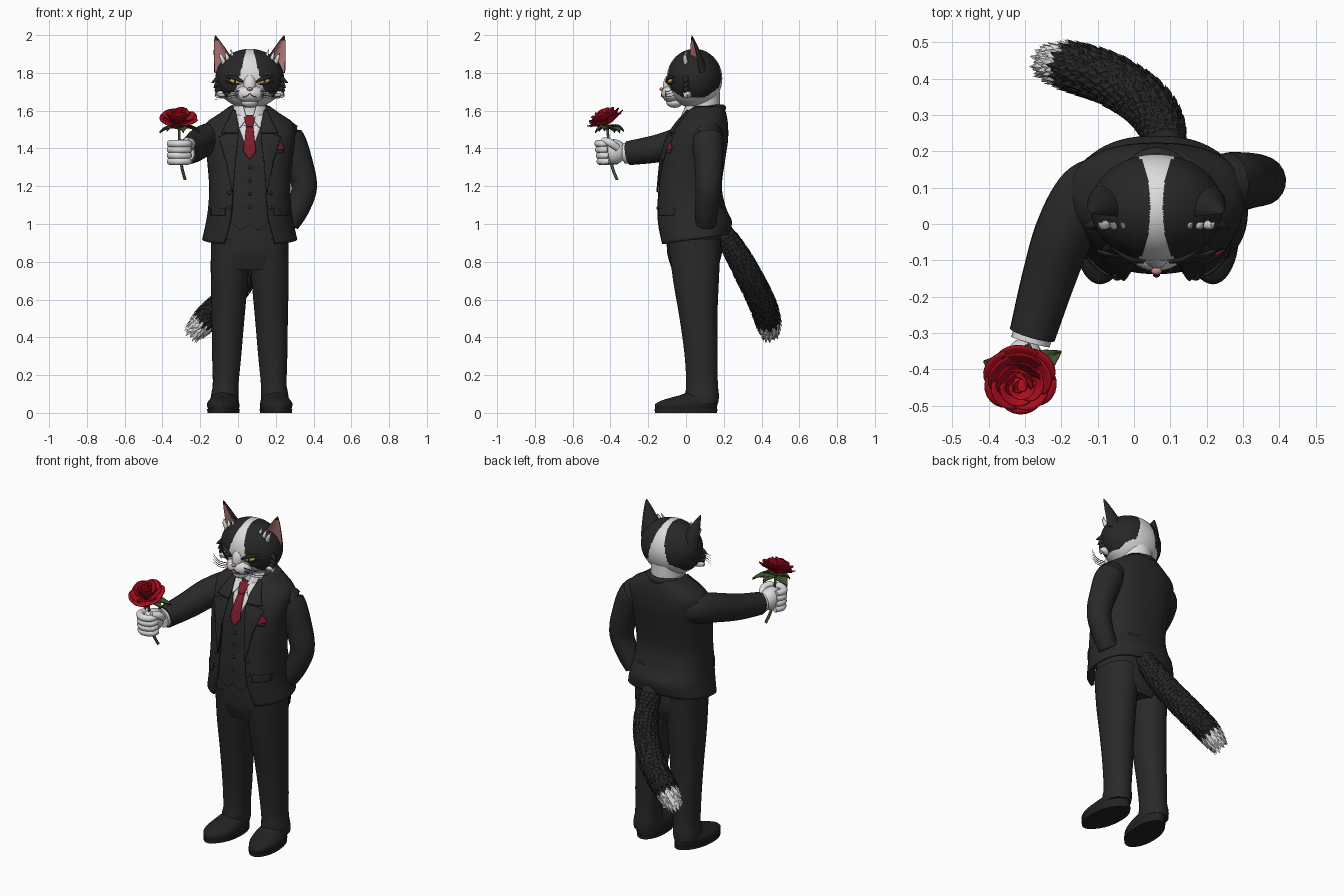
import bpy, bmesh, math, random
from math import sin, cos, pi, radians
from mathutils import Vector, Matrix

cube = bpy.data.objects.get("Cube")
if cube:
    bpy.data.objects.remove(cube)
random.seed(4)
CX = 0.062  # body centre line


def material(name, r, g, b):
    m = bpy.data.materials.new(name)
    m.use_nodes = True
    m.diffuse_color = (r, g, b, 1)
    node = next(n for n in m.node_tree.nodes if n.type == 'BSDF_PRINCIPLED')
    node.inputs["Base Color"].default_value = (r, g, b, 1)
    node.inputs["Roughness"].default_value = 0.8
    return m


SUIT = material("suit charcoal", .022, .022, .023)
FUR = material("black fur", .02, .02, .021)
SHOE = material("shoe black", .016, .016, .016)
WHITE = material("white", .72, .72, .72)
TIE = material("tie red", .2, .012, .025)
ROSE = material("rose red", .42, .004, .014)
LEAF = material("leaf green", .05, .085, .028)
PINK = material("ear pink", .55, .22, .21)
EYE = material("eye amber", .6, .38, .1)


# ---------- helpers ----------
def finish(bm, name, *mats, thick=0, angle=50):
    bmesh.ops.recalc_face_normals(bm, faces=bm.faces)
    me = bpy.data.meshes.new(name)
    bm.to_mesh(me)
    bm.free()
    for m in mats:
        me.materials.append(m)
    me.polygons.foreach_set("use_smooth", [True] * len(me.polygons))
    me.set_sharp_from_angle(angle=radians(angle))
    ob = bpy.data.objects.new(name, me)
    bpy.context.collection.objects.link(ob)
    if thick:
        mod = ob.modifiers.new("thickness", 'SOLIDIFY')
        mod.thickness, mod.offset = thick, 0
    return ob


def grid(bm, rows, closed=False, caps=False):
    vs = [[bm.verts.new(p) for p in r] for r in rows]
    n = len(vs[0])
    for a, b in zip(vs, vs[1:]):
        for j in range(n if closed else n - 1):
            k = (j + 1) % n
            bm.faces.new((a[j], a[k], b[k], b[j]))
    if caps:
        bm.faces.new(vs[0])
        bm.faces.new(vs[-1])


def at(levels, z):
    """Smooth interpolation of table rows keyed by their first value."""
    z = min(max(z, levels[0][0]), levels[-1][0])
    i = max(k for k in range(len(levels) - 1) if levels[k][0] <= z)
    a, b = levels[i], levels[i + 1]
    p, q = levels[max(i - 1, 0)], levels[min(i + 2, len(levels) - 1)]
    h = b[0] - a[0]
    t = (z - a[0]) / h
    out = []
    for k in range(1, len(a)):
        m0 = (b[k] - p[k]) / (b[0] - p[0]) * h
        m1 = (q[k] - a[k]) / (q[0] - a[0]) * h
        out.append((2*t**3 - 3*t*t + 1) * a[k] + (t**3 - 2*t*t + t) * m0
                   + (3*t*t - 2*t**3) * b[k] + (t**3 - t*t) * m1)
    return out


def steps(a, b, n):
    return [a + (b - a) * i / n for i in range(n + 1)]


def sgnpow(v, e):
    return math.copysign(abs(v) ** e, v)


def body(name, levels, mat, n=2.4, opening=False, hem=None, thick=0, nz=40):
    """Loft of rounded rings; rows are z, half width, front y, back y, opening."""
    bm, rows = bmesh.new(), []
    for z in steps(levels[0][0], levels[-1][0], nz):
        w, f, b, o = at(levels, z)
        t0 = math.asin(min(o / w, .98) ** (n / 2)) if opening else 0
        ring = []
        for t in steps(t0, 2 * pi - t0, 64)[:None if opening else -1]:
            x, c = w * sgnpow(sin(t), 2 / n), sgnpow(cos(t), 2 / n)
            y = (f + b) / 2 - (b - f) / 2 * c
            ring.append((CX + x, y, z + (hem(x, t, z) if hem else 0)))
        rows.append(ring)
    grid(bm, rows, not opening, not opening)
    return finish(bm, name, mat, thick=thick)


def front_y(levels, x, z, n=2.4):
    w, f, b, _ = at(levels, z)
    return (f + b) / 2 - (b - f) / 2 * (1 - min(abs(x) / w, .999) ** n) ** (1 / n)


def panel(name, rows, levels, off, mat, side=1):
    """Thin plate on the front surface; rows are z, inner x, outer x."""
    bm, out = bmesh.new(), []
    for a, b in zip(rows, rows[1:]):
        for t in steps(0, 1, 6):
            z, x0, x1 = (p + (q - p) * t for p, q in zip(a, b))
            out.append([(CX + side * x, front_y(levels, x, z) - off, z) for x in steps(x0, x1, 6)])
    grid(bm, out)
    return finish(bm, name, mat, thick=.008)


def tube(name, pts, mat, n=20):
    """Round tube through rows of x, y, z, radius."""
    lv = [(i, *p) for i, p in enumerate(pts)]
    ts = steps(0, len(pts) - 1, 8 * (len(pts) - 1))
    bm, rows = bmesh.new(), []
    for t in ts:
        c = at(lv, t)
        d = (Vector(at(lv, t + .05)[:3]) - Vector(at(lv, t - .05)[:3])).normalized()
        u = d.cross(Vector((.31, .2, .93) if abs(d.z) < .8 else (.2, 1, 0))).normalized()
        v = d.cross(u)
        rows.append([Vector(c[:3]) + c[3] * (u * cos(a) + v * sin(a)) for a in steps(0, 2 * pi, n)[:-1]])
    grid(bm, rows, True, True)
    return finish(bm, name, mat)


def ball(name, loc, size, mat, rot=(0, 0, 0), seg=24):
    bm = bmesh.new()
    m = Matrix.Translation(loc)
    for a, ax in zip(rot, "XYZ"):
        m = m @ Matrix.Rotation(radians(a), 4, ax)
    bmesh.ops.create_uvsphere(bm, u_segments=seg, v_segments=seg // 2, radius=1, matrix=m @ Matrix.Diagonal((*size, 1)))
    return finish(bm, name, mat)


# ---------- suit body ----------
JACKET = [(.89, .245, -.14, .225, .135), (1.0, .225, -.155, .235, .105), (1.1, .212, -.155, .2, .092),
          (1.2, .208, -.145, .183, .088), (1.35, .22, -.125, .202, .085), (1.45, .232, -.095, .216, .08),
          (1.53, .225, -.045, .215, .078), (1.58, .155, -.005, .207, .08), (1.62, .1, .02, .195, .085)]
VEST = [(z, w - .022, f + .018, b - .02, 0) for z, w, f, b, o in JACKET[1:-1]]


def jacket_hem(x, t, z):
    return .055 * (1 - cos(t)) / 2 * max(0, (1.05 - z) / .16)


def vest_hem(x, t, z):
    if cos(t) < 0 or z > 1.04:
        return 0
    return -(1.04 - z) * max(0, 1 - abs(abs(x) - .045) / .045)


body("jacket", JACKET, SUIT, opening=True, hem=jacket_hem, thick=.014)
body("vest", VEST, SUIT, hem=vest_hem)
body("trouser_hips", [(.76, .17, -.075, .165, 0), (.85, .2, -.1, .19, 0), (1.03, .195, -.1, .18, 0)], SUIT)
body("neck", [(1.5, .1, -.01, .18, 0), (1.6, .088, .01, .18, 0), (1.7, .09, .0, .18, 0)], WHITE, n=2)
body("shirt_collar", [(1.52, .105, -.045, .18, .02), (1.57, .1, -.025, .185, .02), (1.625, .092, -.005, .185, .035)],
     WHITE, n=2, opening=True, thick=.008)
panel("shirt_front", [(1.36, -.003, .003), (1.53, -.065, .065), (1.57, -.07, .07)], VEST, .006, WHITE)
panel("tie_blade", [(1.345, -.003, .003), (1.385, -.034, .034), (1.525, -.017, .017)], VEST, .016, TIE)
panel("tie_knot", [(1.515, -.017, .017), (1.565, -.03, .03), (1.575, -.026, .026)], VEST, .025, TIE)
panel("pocket_square", [(1.39, .13, .175), (1.405, .125, .185), (1.44, .15, .154)], JACKET, .012, TIE)
panel("breast_welt", [(1.375, .125, .18), (1.393, .125, .18)], JACKET, .013, SUIT)
for s, side in ((-1, "right"), (1, "left")):
    panel(side + "_lapel", [(1.17, .088, .092), (1.33, .075, .125), (1.46, .06, .165), (1.478, .06, .12)],
          JACKET, .014, SUIT, s)
    panel(side + "_upper_lapel", [(1.482, .06, .15), (1.53, .06, .125), (1.6, .075, .09)], JACKET, .014, SUIT, s)
    panel(side + "_collar_wing", [(1.51, .05, .056), (1.55, .022, .075), (1.575, .015, .08)], VEST, .022, WHITE, s)
    panel(side + "_pocket_flap", [(1.045, .13, .205), (1.085, .13, .205)], JACKET, .012, SUIT, s)
    for z in (1.085, 1.165):
        ball(side + "_jacket_button", (CX + s * .108, front_y(JACKET, .108, z) - .008, z), (.012, .008, .012), SUIT, seg=12)
for z in (1.09, 1.16, 1.23, 1.3):
    ball("vest_button", (CX, front_y(VEST, 0, z) - .003, z), (.01, .007, .01), SUIT, seg=12)

# ---------- legs and shoes ----------
LEG = [(.05, .135, .085, .07, .085), (.09, .132, .085, .074, .09), (.14, .128, .085, .068, .084),
       (.3, .122, .08, .077, .087), (.5, .115, .066, .087, .1), (.7, .108, .053, .098, .121), (.92, .1, .045, .106, .14)]
UPPER = [(.018, .13, .0, .075, .163), (.05, .133, .003, .078, .163), (.075, .13, .03, .068, .132),
         (.1, .13, .075, .055, .088), (.13, .13, .085, .05, .075)]
SOLE = [(0, .131, .0, .077, .165), (.02, .131, .0, .079, .166)]


def limb(name, levels, s, mat, nz, splay=0):
    bm, rows = bmesh.new(), []
    for z in steps(levels[0][0], levels[-1][0], nz):
        o, cy, rx, ry = at(levels, z)
        rows.append([(CX + s * (o - splay * (cy - ry * cos(a) - .08)) + rx * sin(a) * (1 - splay * .8 * cos(2 * a)),
                      cy - ry * sgnpow(cos(a), .85), z) for a in steps(0, 2 * pi, 40)[:-1]])
    grid(bm, rows, True, True)
    finish(bm, name, mat)


for s, side in ((-1, "right"), (1, "left")):
    limb(side + "_trouser_leg", LEG, s, SUIT, 30)
    limb(side + "_shoe", UPPER, s, SHOE, 12, .1)
    limb(side + "_sole", SOLE, s, SHOE, 1, .1)

# ---------- arms and hand ----------
tube("left_sleeve", [(.2, .11, 1.48, .07), (.268, .115, 1.45, .083), (.325, .12, 1.31, .075),
                     (.35, .118, 1.19, .068), (.315, .11, 1.08, .062), (.27, .105, 1.0, .055)], SUIT)
tube("right_sleeve", [(-.06, .11, 1.47, .08), (-.13, .08, 1.455, .087), (-.19, -.02, 1.435, .082),
                      (-.235, -.15, 1.4, .074), (-.28, -.305, 1.375, .064)], SUIT)
tube("right_cuff", [(-.27, -.27, 1.378, .054), (-.285, -.325, 1.375, .055)], WHITE)
ball("right_palm", (-.302, -.385, 1.383), (.055, .072, .066), WHITE)
for i in range(4):
    z, y = 1.332 + .031 * i, -.004 * i
    tube("right_finger", [(-.345, -.36 + y, z, .016), (-.357, -.415 + y, z, .02), (-.32, -.453 + y, z, .02),
                          (-.27, -.44 + y, z, .019), (-.255, -.405 + y, z, .014)], WHITE, 12)
tube("right_thumb", [(-.255, -.36, 1.4, .018), (-.247, -.4, 1.43, .021), (-.275, -.44, 1.443, .017)], WHITE, 12)

# ---------- rose ----------
tube("rose_stem", [(-.28, -.365, 1.235, .008), (-.297, -.39, 1.3, .008), (-.308, -.405, 1.4, .007),
                   (-.312, -.42, 1.54, .007)], LEAF, 10)
bm = bmesh.new()
for k, (count, rad, high, flare) in enumerate(((2, .02, .085, 0), (3, .036, .082, .004), (4, .052, .074, .012),
                                               (5, .066, .06, .022), (6, .074, .042, .03))):
    for i in range(count):
        a0, rows = 2 * pi * (i + .37 * k) / count, []
        for v in steps(0, 1, 8):
            row = []
            for u in steps(-1, 1, 8):
                a = a0 + u * pi / count * 1.3
                r = rad * (.25 + .75 * sin(v * pi / 2)) + flare * v**3 * (1 - .4 * u * u) + .004 * u
                row.append((r * cos(a), r * sin(a), high * (v - .3 * v * u * u) - .25 * flare * v**4))
            rows.append(row)
        grid(bm, rows)
bm.transform(Matrix.Translation((-.314, -.415, 1.53)) @ Matrix.Rotation(radians(24), 4, 'X'))
finish(bm, "rose_petals", ROSE, thick=.004)
for i, (deg, length) in enumerate(((30, .13), (75, .09), (160, .11), (215, .08), (290, .07), (350, .1))):
    bm = bmesh.new()
    grid(bm, [[(length * v, .038 * u * sin(pi * v**.8), .012 * sin(pi * v) + .01 * abs(u) - .02 * v * v)
               for u in steps(-1, 1, 4)] for v in steps(.02, .99, 8)])
    bm.transform(Matrix.Translation((-.312, -.415, 1.5 + .008 * (i % 2))) @ Matrix.Rotation(radians(deg), 4, 'Z'))
    finish(bm, "rose_leaf", LEAF, thick=.004)

# ---------- head ----------
HC, HR = Vector((CX, .045, 1.77)), Vector((.182, .147, .157))
bm = bmesh.new()
bmesh.ops.create_uvsphere(bm, u_segments=160, v_segments=100, radius=1,
                          matrix=Matrix.Translation(HC) @ Matrix.Diagonal((*HR, 1)))
for f in bm.faces:
    p = f.calc_center_median()
    blaze = abs(p.x - CX) < .018 + .25 * (1.925 - p.z)
    low = p.z < 1.67 + .7 * max(0, abs(p.y - .04) - .06)
    f.material_index = int(blaze or low)
finish(bm, "head", FUR, WHITE)


def face_y(dx, z):
    return HC.y - HR.y * math.sqrt(max(0, 1 - (dx / HR.x)**2 - ((z - HC.z) / HR.z)**2))


ball("muzzle", (CX, -.075, 1.69), (.078, .055, .048), WHITE)
ball("nose_bridge", (CX, -.085, 1.745), (.035, .035, .06), WHITE, (-15, 0, 0))
ball("nose", (CX, -.13, 1.714), (.015, .01, .009), PINK, seg=16)
ball("chin", (CX, -.06, 1.645), (.045, .045, .03), WHITE)
for s, side in ((-1, "right"), (1, "left")):
    tube(side + "_mouth_line", [(CX, -.13, 1.69, .002), (CX + s * .02, -.128, 1.675, .002),
                                (CX + s * .045, -.11, 1.672, .002)], FUR, 6)
    ball(side + "_eye", (CX + s * .08, face_y(.08, 1.755) + .001, 1.755), (.029, .011, .011), EYE, (0, -s * 14, s * 22))
    ball(side + "_pupil", (CX + s * .077, face_y(.077, 1.755) - .009, 1.755), (.006, .003, .009), FUR, seg=12)
    tube(side + "_brow", [(CX + s * .035, face_y(.035, 1.75) - .005, 1.752, .006),
                          (CX + s * .075, face_y(.075, 1.772) - .004, 1.772, .011),
                          (CX + s * .125, face_y(.125, 1.782), 1.782, .005)], FUR, 10)
    tube(side + "_lower_lid", [(CX + s * .045, face_y(.045, 1.742) - .002, 1.742, .003),
                               (CX + s * .08, face_y(.08, 1.738) - .002, 1.74, .005),
                               (CX + s * .13, face_y(.13, 1.755), 1.755, .004)], FUR, 8)
    for k in range(4):
        z = 1.765 - .027 * k
        tube(side + "_cheek_tuft", [(CX + s * .13, .01, z + .01, .028), (CX + s * .17, .0, z, .017),
                                    (CX + s * (.203 - .012 * k), -.01, z - .018, .001)], WHITE if k == 3 else FUR, 10)
        tube(side + "_whisker", [(CX + s * .055, -.11, 1.705 - .01 * k, .002), (CX + s * .12, -.1, 1.7 - .012 * k, .002),
                                 (CX + s * .185, -.065, 1.715 - .018 * k, .0008)], WHITE if k % 2 else FUR, 6)
    # ear shell with pink hollow
    bm, rows = bmesh.new(), []
    base, tip = Vector((CX + s * .118, .045, 1.8)), Vector((CX + s * .183, .03, 2.0))
    turn = Matrix.Rotation(s * radians(22), 3, 'Z')
    for t in steps(0, .985, 16):
        k = (1 - t) ** .8
        rows.append([base.lerp(tip, t) + turn @ Vector((.075 * k * cos(a), k * sin(a) * (.075 if sin(a) > 0 else
                     .012 - .04 * abs(sin(a))), 0)) for a in steps(0, 2 * pi, 32)[:-1]])
    grid(bm, rows, True, True)
    for i, f in enumerate(bm.faces):
        j = i % 32
        f.material_index = int(18 <= j <= 29 and i < 32 * 14)
    finish(bm, side + "_ear", FUR, PINK)
    for k in range(3):
        tube(side + "_ear_tuft", [(CX + s * (.085 + .025 * k), -.0, 1.85, .014), (CX + s * (.09 + .03 * k), -.005, 1.885, .01),
                                  (CX + s * (.1 + .03 * k), .005, 1.925 - .01 * k, .001)], WHITE, 8)

# ---------- tail ----------
TAIL = [(0, .09, .19, .97, .05), (1, .075, .27, .84, .062), (2, .03, .335, .72, .067), (3, -.06, .395, .6, .068),
        (4, -.16, .43, .505, .064), (5, -.225, .442, .435, .04)]
tube("tail_core", [p[1:] for p in TAIL[:-1]], FUR)
ball("tail_tip", (-.195, .437, .468), (.058, .058, .064), WHITE)
bm = bmesh.new()
for i, t in enumerate(steps(.3, 5, 34)):
    c = at(TAIL, t)
    p, d = Vector(c[:3]), (Vector(at(TAIL, t + .05)[:3]) - Vector(at(TAIL, t - .05)[:3])).normalized()
    u = d.cross(Vector((0, 0, 1))).normalized()
    v = d.cross(u)
    for j in range(13):
        a = 2 * pi * (j + .5 * (i % 2)) / 13 + random.uniform(-.1, .1)
        n, w = u * cos(a) + v * sin(a), (v * cos(a) - u * sin(a)) * .02
        r, length = c[3] - .003, random.uniform(.035, .055)
        quad = (p + n * r + w, p + n * (r + .009) + d * .01, p + n * r - w, p + n * (r + .01) + d * length)
        a1, mid, b1, end = (bm.verts.new(q) for q in quad)
        for tri in ((a1, mid, end), (mid, b1, end), (a1, end, b1), (a1, b1, mid)):
            bm.faces.new(tri).material_index = int(t > 4.1)
finish(bm, "tail_fur", FUR, WHITE, angle=30)

# ---------- back of jacket ----------
tube("back_pocket_flap", [(CX + .03, .2, 1.085, .008), (CX + .08, .197, 1.09, .01), (CX + .13, .183, 1.09, .008)], SUIT, 10)
tube("jacket_collar_roll", [(CX - .1, .06, 1.6, .014), (CX - .085, .15, 1.615, .016), (CX, .195, 1.615, .017),
                            (CX + .085, .15, 1.615, .016), (CX + .1, .06, 1.6, .014)], SUIT, 12)
